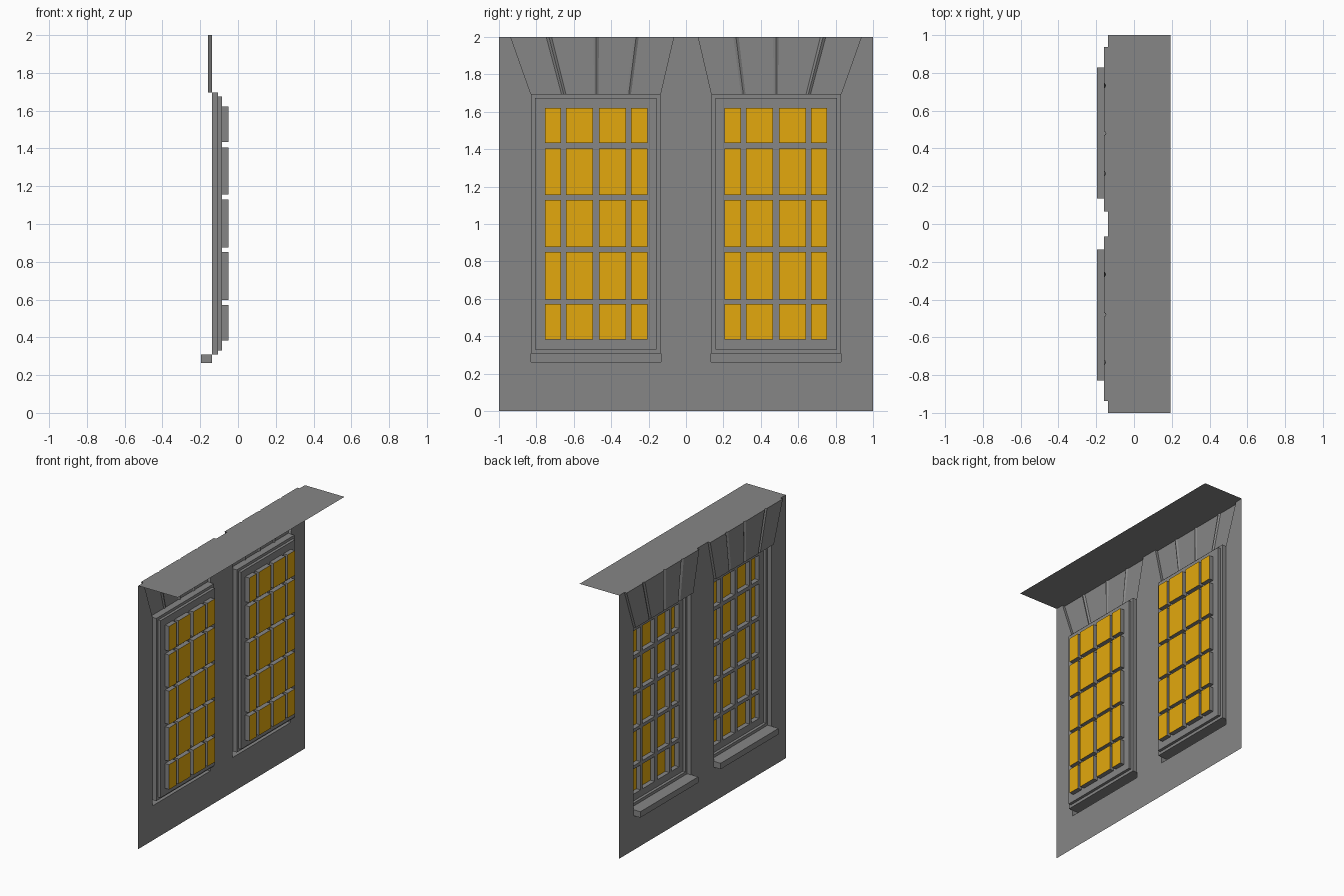
import bpy, bmesh

if "Cube" in bpy.data.objects:
    bpy.data.objects.remove(bpy.data.objects["Cube"])

# Depths (outside faces -x)
WALL, STEP, GRID, GLASS = -0.138, -0.106, -0.085, -0.05
LINTEL, SILL, BACK = -0.158, -0.197, 0.194
# Window rectangles: y0, y1, z0, z1
OPEN = (0.137, 0.829, 0.308, 1.695)
INNER = (0.157, 0.807, 0.33, 1.675)
SILL_Y, SILL_Z = 0.134, 0.263
TOP_Y0, TOP_Y1 = 0.066, 0.937          # top corners of the lintel
PANE_Y = [0.207, 0.295, 0.321, 0.465, 0.497, 0.641, 0.667, 0.755]
PANE_Z = [0.382, 0.571, 0.597, 0.851, 0.876, 1.129, 1.155, 1.404, 1.433, 1.621]
GREY, AMBER = (0.24, 0.24, 0.24, 1), (0.77, 0.395, 0.004, 1)


def material(name, color):
    mat = bpy.data.materials.new(name)
    mat.diffuse_color = color
    mat.use_nodes = True
    mat.node_tree.nodes["Principled BSDF"].inputs["Base Color"].default_value = mat.diffuse_color
    return mat


stone = material("stone", GREY)
amber = material("amber_glass", AMBER)


def make(name, faces, mat=stone):
    """Sheet object from a list of polygons, mirrored to the -y half."""
    bm = bmesh.new()
    for pts in faces:
        bm.faces.new([bm.verts.new(p) for p in pts])
    bmesh.ops.remove_doubles(bm, verts=bm.verts, dist=1e-5)
    bmesh.ops.recalc_face_normals(bm, faces=bm.faces)
    if sum(f.normal.x * f.calc_area() for f in bm.faces) > 0:
        bmesh.ops.reverse_faces(bm, faces=bm.faces)
    mesh = bpy.data.meshes.new(name)
    bm.to_mesh(mesh)
    bm.free()
    mesh.materials.append(mat)
    obj = bpy.data.objects.new(name, mesh)
    bpy.context.collection.objects.link(obj)
    mod = obj.modifiers.new("mirror", "MIRROR")
    mod.use_axis = (False, True, False)
    mod.use_clip = True
    return obj


def flat(x, *yz):
    return [(x, y, z) for y, z in yz]


def ring(x, rect):
    y0, y1, z0, z1 = rect
    return flat(x, (y0, z0), (y1, z0), (y1, z1), (y0, z1))


def bridge(a, b, closed=True):
    n = len(a)
    return [[a[i], a[(i + 1) % n], b[(i + 1) % n], b[i]]
            for i in range(n if closed else n - 1)]


y0, y1, z0, z1 = OPEN

# Wall sheet around the window, sill and lintel
make("wall", [
    flat(WALL, (0, 0), (1, 0), (1, SILL_Z), (0, SILL_Z)),
    flat(WALL, (0, SILL_Z), (SILL_Y, SILL_Z), (SILL_Y, z0), (y0, z0), (y0, z1), (0, z1)),
    flat(WALL, (y1, SILL_Z), (1, SILL_Z), (1, z1), (y1, z1)),
    flat(WALL, (0, z1), (y0, z1), (TOP_Y0, 2), (0, 2)),
    flat(WALL, (y1, z1), (1, z1), (1, 2), (TOP_Y1, 2)),
])

# Flat ledge running back from the top of the wall
make("top_ledge", [[(BACK, 0, 2), (BACK, 1, 2), (WALL, 1, 2), (WALL, 0, 2)]])

# Splayed lintel with V grooves between the blocks
low = [(WALL, y0, z1), (LINTEL, y0, z1)]
high = [(WALL, TOP_Y0, 2), (LINTEL, TOP_Y0, 2)]
for gl, gh in ((0.306, 0.267), (0.48, 0.48), (0.654, 0.733)):
    for d, x in ((-0.012, LINTEL), (0, LINTEL + 0.009), (0.012, LINTEL)):
        low.append((x, gl + d, z1))
        high.append((x, gh + d * 1.2, 2))
low += [(LINTEL, y1, z1), (WALL, y1, z1)]
high += [(LINTEL, TOP_Y1, 2), (WALL, TOP_Y1, 2)]
make("lintel", bridge(low, high, False) + [low, high])

# Hollow sill projecting from the wall
sill = (SILL_Y, y1, SILL_Z, z0)
make("sill", bridge(ring(WALL, sill), ring(SILL, sill)) + [ring(SILL, sill)])

# Stepped frame, glazing bars and pane pockets
rings = [ring(WALL, OPEN), ring(STEP, OPEN), ring(STEP, INNER), ring(GRID, INNER)]
frame = [f for a, b in zip(rings, rings[1:]) for f in bridge(a, b)]
glass = []
ys = [INNER[0], *PANE_Y, INNER[1]]
zs = [INNER[2], *PANE_Z, INNER[3]]
for i in range(len(ys) - 1):
    for j in range(len(zs) - 1):
        cell = (ys[i], ys[i + 1], zs[j], zs[j + 1])
        if i % 2 and j % 2:
            frame += bridge(ring(GRID, cell), ring(GLASS, cell))
            glass.append(ring(GLASS, cell))
        else:
            frame.append(ring(GRID, cell))
make("window_frame", frame)
make("window_panes", glass, amber)
